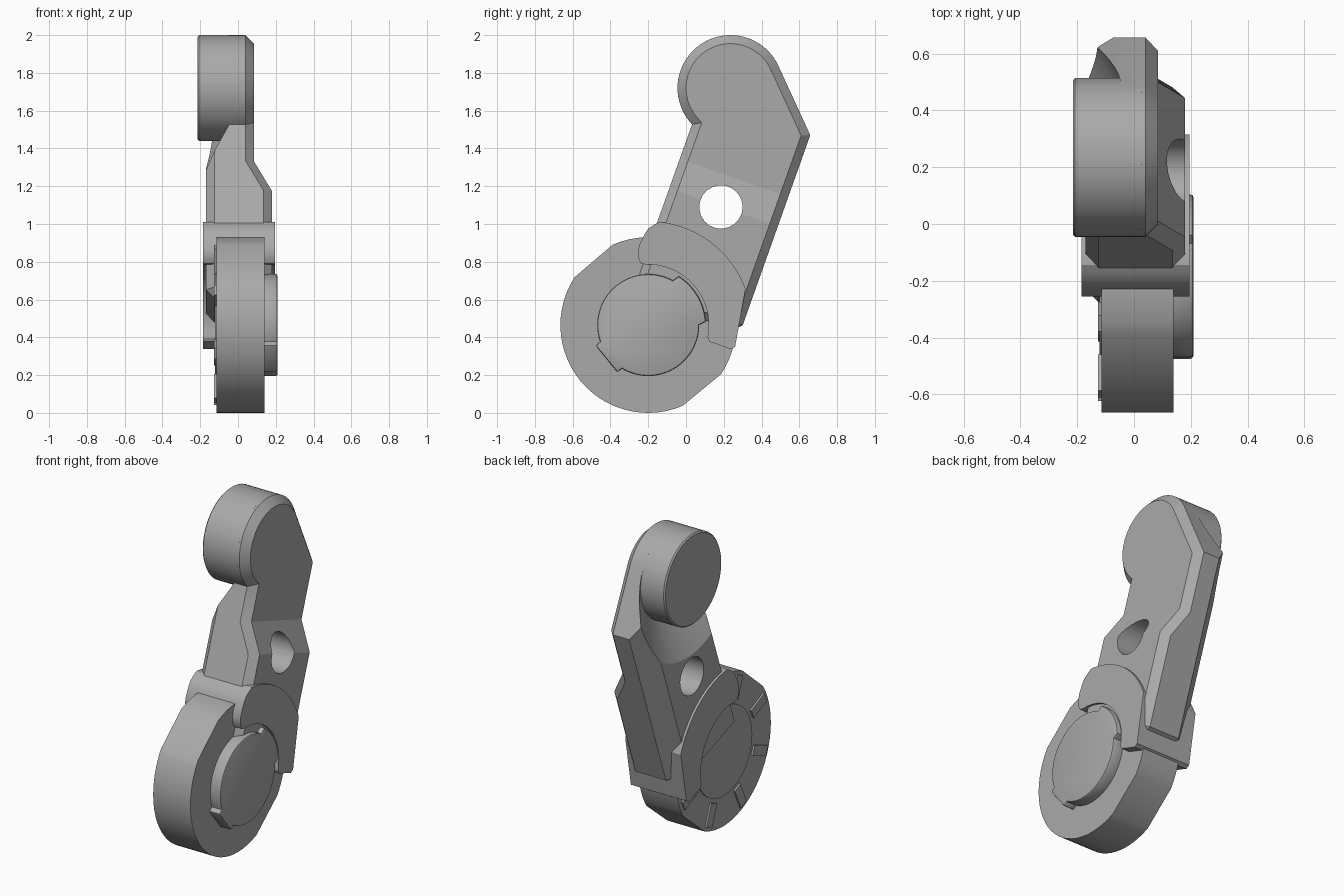
import bpy, bmesh, math
from mathutils import Vector

if "Cube" in bpy.data.objects:
    bpy.data.objects.remove(bpy.data.objects["Cube"], do_unlink=True)

grey = bpy.data.materials.new("plain_grey")
grey.use_nodes = True
grey.diffuse_color = (0.4, 0.4, 0.4, 1)
grey.node_tree.nodes["Principled BSDF"].inputs["Base Color"].default_value = (0.4, 0.4, 0.4, 1)

X, Y, Z = Vector((1, 0, 0)), Vector((0, 1, 0)), Vector((0, 0, 1))
HUB = Vector((0, -0.2, 0.465))          # wheel axis
HEAD = Vector((0, 0.235, 1.72))         # upper pivot axis
U = Vector((0, 0.333, 0.943)).normalized()   # along the arm
V = Vector((0, U.z, -U.y))                   # across the arm


def prism(name, pts, a, b, ext, lo, hi, origin=Vector(), scale_hi=1.0):
    """Extrude a 2D outline (in axes a, b) along ext."""
    bm = bmesh.new()
    rings = [[bm.verts.new(origin + (a * p + b * q) * s + ext * h) for p, q in pts]
             for h, s in ((lo, 1.0), (hi, scale_hi))]
    bm.faces.new(rings[0])
    bm.faces.new(rings[1])
    n = len(pts)
    for i in range(n):
        j = (i + 1) % n
        bm.faces.new((rings[0][i], rings[0][j], rings[1][j], rings[1][i]))
    bmesh.ops.recalc_face_normals(bm, faces=bm.faces)
    me = bpy.data.meshes.new(name)
    bm.to_mesh(me)
    bm.free()
    me.materials.append(grey)
    ob = bpy.data.objects.new(name, me)
    bpy.context.collection.objects.link(ob)
    return ob


def arc(r, start, end, n, c=(0, 0)):
    """Points on an arc, angles in degrees."""
    return [(c[0] + r * math.cos(math.radians(start + (end - start) * i / n)),
             c[1] + r * math.sin(math.radians(start + (end - start) * i / n)))
            for i in range(n + 1)]


def circle(r, n=64):
    return arc(r, 0, 360, n)[:-1]


def apply(ob, kind, **settings):
    bpy.context.view_layer.objects.active = ob
    mod = ob.modifiers.new(kind, kind)
    for key, value in settings.items():
        setattr(mod, key, value)
    bpy.ops.object.modifier_apply(modifier=mod.name)


def cut(ob, cutter):
    cutter.hide_render = True
    apply(ob, 'BOOLEAN', operation='DIFFERENCE', solver='EXACT', object=cutter)
    bpy.data.objects.remove(cutter, do_unlink=True)


def bevel(ob, width, limit=60, segments=1):
    apply(ob, 'BEVEL', width=width, segments=segments, limit_method='ANGLE',
          angle_limit=math.radians(limit), use_clamp_overlap=False)


def polar(point, origin):
    d = point - origin
    return d.dot(V), d.dot(U)


# Arm: straight bar with a round head and a pointed rear corner
head_v, head_u = polar(HEAD, HUB)
outline = [(-0.138, 0.12), (0.472, 0.12), (0.474, 1.234)]
outline += arc(0.28, 46, 243, 36, (head_v, head_u))
arm = prism("arm", outline, V, U, X, -0.17, 0.18, HUB)

# Step the outer face inward towards the head
cut(arm, prism("step_cutter", [(0.18, 0.72), (0.085, 0.886), (0.085, 2), (0.4, 2), (0.4, 0.72)],
               X, U, V, -1, 1.2, HUB))
# Broad chamfer on the inner rear edge
cut(arm, prism("rear_cutter", [(-0.07, 0.475), (-0.19, 0.355), (-0.4, 0.355), (-0.4, 0.7), (-0.07, 0.7)],
               X, V, U, -0.5, 2, HUB))
bevel(arm, 0.045, 70)
# Conical clearance around the head, then the through hole
cut(arm, prism("cone_cutter", circle(0.285), Y, Z, X, -0.05, -0.25, HEAD, 2.25))
hole = arc(0.115, 22, 382, 20)[:-1]
cut(arm, prism("hole_cutter", hole, Y, Z, X, -1, 1, Vector((0, 0.185, 1.09))))

# Collar: hooked bracket gripping both sides of the wheel
nose = [(-0.04, 0.326), (-0.053, 0.355), (-0.055, 0.39), (-0.045, 0.43),
        (-0.02, 0.48), (0.0, 0.51), (0.03, 0.53), (0.055, 0.545)]
collar_pts = nose + arc(0.55, 82, 20.5, 24)
for v, u in ((0.472, 0.045), (0.455, 0.025), (0.335, 0.025), (0.32, 0.04)):
    p = V * v + U * u
    collar_pts.append((p.y, p.z))
collar_pts += arc(0.32, -10, 92, 28)
collar = prism("collar", collar_pts, Y, Z, X, -0.185, 0.195, HUB)

# Wheel with flattened diagonal sides
def wheel_ring(r):
    pts = arc(r, -34, 114, 26) + arc(r, 147, 293, 26)
    return pts
wheel = prism("wheel", wheel_ring(0.465), Y, Z, X, -0.115, 0.14, HUB)

# Keyed cap on the outer side of the wheel
cap_pts = arc(0.305, 3, 58, 10) + arc(0.27, 61, 199, 28) + arc(0.3, 201, 237, 1) + arc(0.27, 239, 360, 24)
cap = prism("keyed_cap", cap_pts, Y, Z, X, 0.1, 0.21, HUB)
bevel(cap, 0.012, 75, 2)

# Hub disc and raised ribs on the inner side of the wheel
hub = prism("hub_disc", circle(0.275), Y, Z, X, -0.121, 0, HUB)
for i in range(8):
    t = math.radians(20 + 45 * i)
    out = Y * math.cos(t) + Z * math.sin(t)
    side = Y * -math.sin(t) + Z * math.cos(t)
    prism(f"wheel_rib_{i + 1}", [(0.3, -0.03), (0.44, -0.03), (0.44, 0.03), (0.3, 0.03)],
          out, side, X, -0.126, -0.1, HUB)

# Pivot drum at the head
drum = prism("pivot_drum", circle(0.28, 72), Y, Z, X, -0.215, 0.035, HEAD)
bevel(drum, 0.008, 70)

# Smooth curved walls, keep hard edges
bpy.ops.object.select_all(action='DESELECT')
for ob in (arm, collar, wheel, cap, hub, drum):
    ob.select_set(True)
bpy.context.view_layer.objects.active = arm
bpy.ops.object.shade_smooth_by_angle(angle=math.radians(25))
